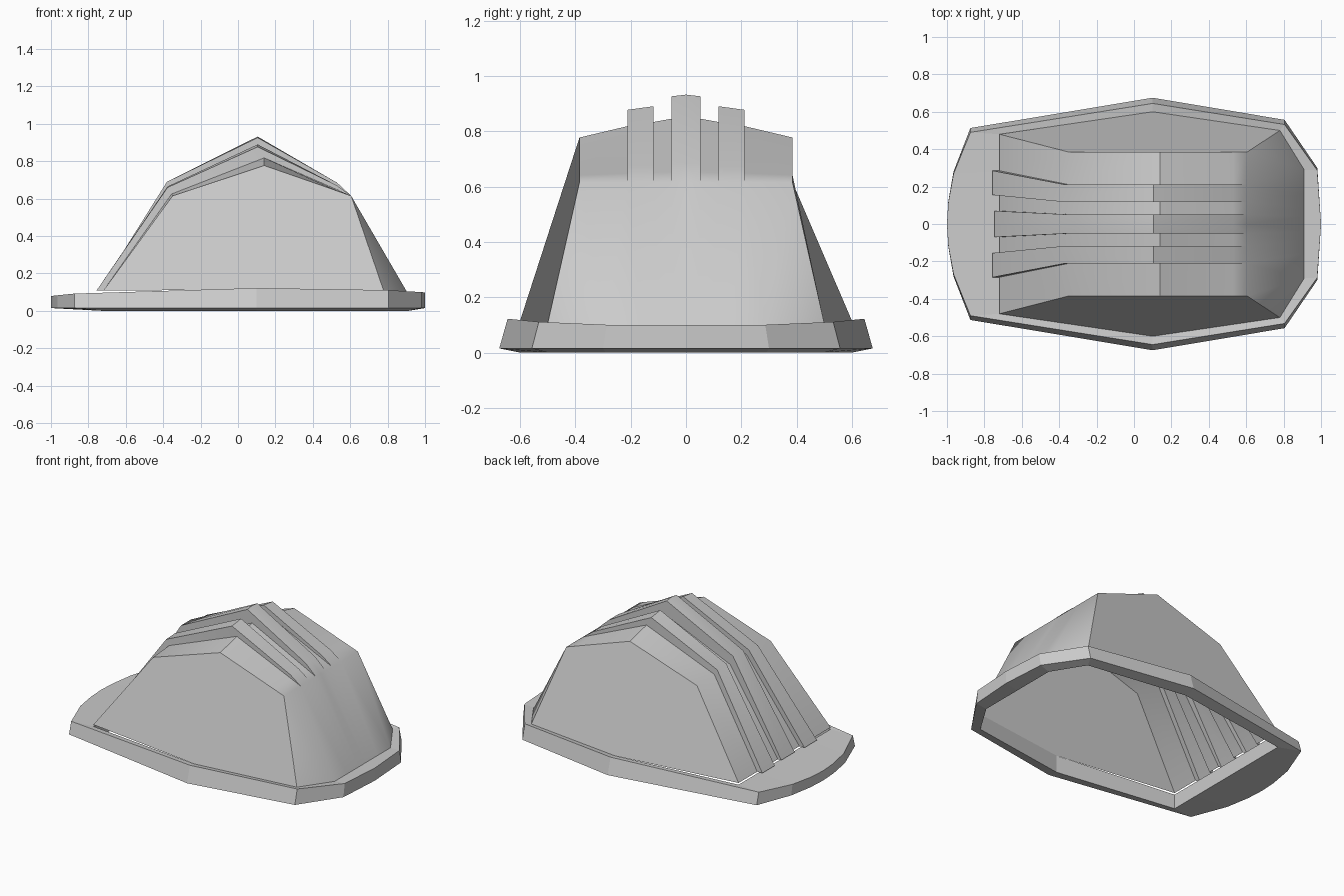
import bpy, bmesh, math

if "Cube" in bpy.data.objects:
    bpy.data.objects.remove(bpy.data.objects["Cube"])


def make_object(name, bm):
    bmesh.ops.remove_doubles(bm, verts=bm.verts, dist=0.0005)
    bmesh.ops.dissolve_degenerate(bm, edges=bm.edges, dist=0.0005)
    mesh = bpy.data.meshes.new(name)
    bm.to_mesh(mesh)
    bm.free()
    ob = bpy.data.objects.new(name, mesh)
    bpy.context.collection.objects.link(ob)
    mirror = ob.modifiers.new("mirror", 'MIRROR')
    mirror.use_axis = (False, True, False)
    mirror.merge_threshold = 0.001
    return ob


def brim_z(x):
    # the brim dips gently toward its front and back
    return 0.122 - 0.032 * abs((x - 0.1) / 1.0) ** 3


# Half outlines: brim edge, and the foot of the dome that it meets
outer = [(-1, 0), (-.993, .12), (-.965, .28), (-.875, .513),
         (.1, .675), (.805, .557), (.98, .3), (1, 0)]
inner = [(-.72, 0), (-.72, .12), (-.72, .28), (-.72, .48),
         (.1, .60), (.78, .5), (.91, .29), (.91, 0)]

# Brim: closed ring of four loops with an open middle
bm = bmesh.new()
loops = [
    [bm.verts.new((x, y, brim_z(x) - .008)) for x, y in inner],
    [bm.verts.new((x, y * .955, brim_z(x))) for x, y in outer],
    [bm.verts.new((x, y, .015)) for x, y in outer],
    [bm.verts.new((x, y, 0)) for x, y in inner],
]
for k in range(4):
    a, b = loops[k], loops[(k + 1) % 4]
    for i in range(len(inner) - 1):
        bm.faces.new((a[i], a[i + 1], b[i + 1], b[i]))
brim = make_object("brim", bm)

# Dome shell: lengthwise profiles at each station from the middle outward,
# stepping up and down to form the three ribs
# (foot y, crown y, raised?, ridge z, front x, front z)
stations = [
    (0, 0, True, .932, -.38, .69),
    (.07, .052, True, .926, -.38, .69),
    (.07, .052, False, .845, -.36, .63),
    (.155, .118, False, .833, -.36, .63),
    (.155, .118, True, .89, -.377, .665),
    (.285, .212, True, .877, -.377, .66),
    (.285, .212, False, .818, -.355, .625),
    (.48, .385, False, .777, -.35, .615),
]
bm = bmesh.new()
rows = []
for foot_y, y, raised, ridge, fx, fz in stations:
    foot_x = -.72
    back_z = .615 + (ridge - .615) * .163
    if raised:
        foot_x = -.745 if foot_y < .1 else -.757
        back_z = .685 if foot_y < .1 else .67
    points = [(foot_x, foot_y, .108), (fx, y, fz),
              (.105 if raised else .14, y, ridge),
              (.53, y, back_z), (.605, y, .615), (.91, y * .29 / .385, .09)]
    rows.append([bm.verts.new(p) for p in points])
for a, b in zip(rows, rows[1:]):
    for i in range(5):
        bm.faces.new((a[i], a[i + 1], b[i + 1], b[i]))

# Dome rear corner and flat side
corner = bm.verts.new((.78, .5, brim_z(.78) - .008))
middle = bm.verts.new((.1, .6, brim_z(.1) - .008))
edge = rows[-1]
bm.faces.new((edge[4], edge[5], corner))
bm.faces.new(edge[:5] + [corner, middle])
dome = make_object("ribbed_dome", bm)

bpy.context.view_layer.objects.active = dome
dome.select_set(True)
bpy.ops.object.shade_smooth_by_angle(angle=math.radians(38.6))
